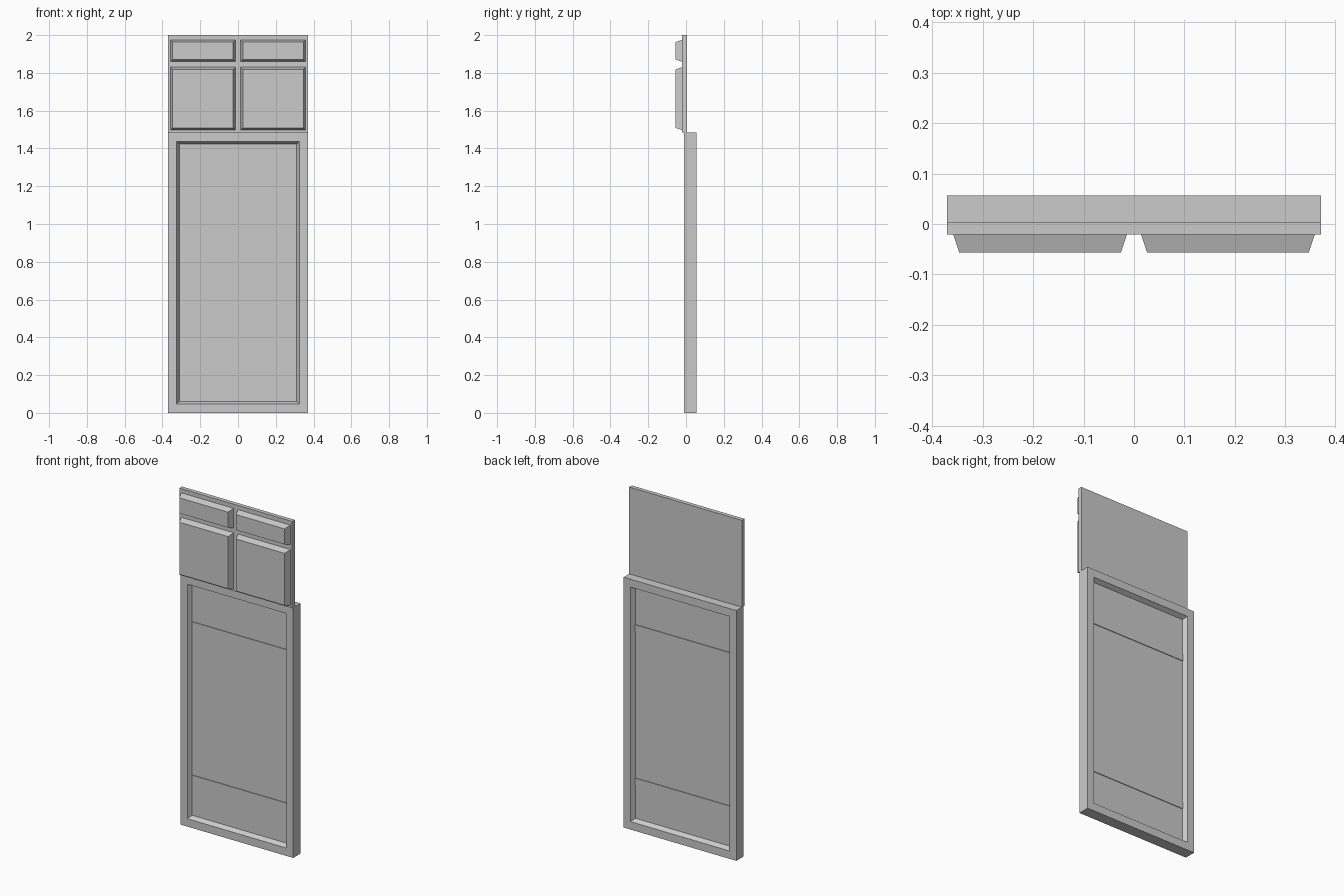
import bpy, bmesh

if "Cube" in bpy.data.objects:
    bpy.data.objects.remove(bpy.data.objects["Cube"])

def make(name, bm):
    bmesh.ops.recalc_face_normals(bm, faces=bm.faces)
    me = bpy.data.meshes.new(name)
    bm.to_mesh(me)
    bm.free()
    ob = bpy.data.objects.new(name, me)
    bpy.context.collection.objects.link(ob)
    return ob

def rect(bm, x0, x1, z0, z1, y):
    return [bm.verts.new((x, y, z)) for x, z in ((x0, z0), (x1, z0), (x1, z1), (x0, z1))]

def bridge(bm, a, b):
    for i in range(4):
        j = (i + 1) % 4
        bm.faces.new((a[i], a[j], b[j], b[i]))

# Closed block, optionally narrowing towards its front face
def block(name, x0, x1, z0, z1, front, back, taper=0.0):
    bm = bmesh.new()
    a = rect(bm, x0 + taper, x1 - taper, z0 + taper, z1 - taper, front)
    b = rect(bm, x0, x1, z0, z1, back)
    bridge(bm, a, b)
    bm.faces.new(a)
    bm.faces.new(b)
    return make(name, bm)

HALF, SPLIT = 0.37, 1.485
F, B = -0.011, 0.0565            # lower frame front and back
MID = (F + B) / 2

# Lower frame: ring with an opening that slopes in from both faces
bm = bmesh.new()
loops = [rect(bm, -HALF, HALF, 0, SPLIT, F),
         rect(bm, -HALF, HALF, 0, SPLIT, B),
         rect(bm, -0.325, 0.325, 0.047, 1.438, B),
         rect(bm, -0.311, 0.311, 0.061, 1.424, MID + 0.008),
         rect(bm, -0.311, 0.311, 0.061, 1.424, MID - 0.008),
         rect(bm, -0.325, 0.325, 0.047, 1.438, F)]
for i, loop in enumerate(loops):
    bridge(bm, loop, loops[(i + 1) % len(loops)])
make("lower_frame", bm)

# Infill panel and the two slightly raised cross rails
block("infill_panel", -0.311, 0.311, 0.061, 1.424, MID - 0.008, MID + 0.008)
for name, z in (("upper_rail", 1.19), ("lower_rail", 0.28)):
    block(name, -0.311, 0.311, z - 0.021, z + 0.021, MID - 0.012, MID + 0.012)

# Upper board with four tapered cushions
block("upper_board", -HALF, HALF, SPLIT, 2.0, -0.0205, 0.004)
for side, x0, x1 in (("left", -0.358, -0.014), ("right", 0.014, 0.358)):
    block("top_cushion_" + side, x0, x1, 1.859, 1.975, -0.0565, -0.0205, 0.012)
    block("lower_cushion_" + side, x0, x1, 1.497, 1.83, -0.0565, -0.0205, 0.012)
